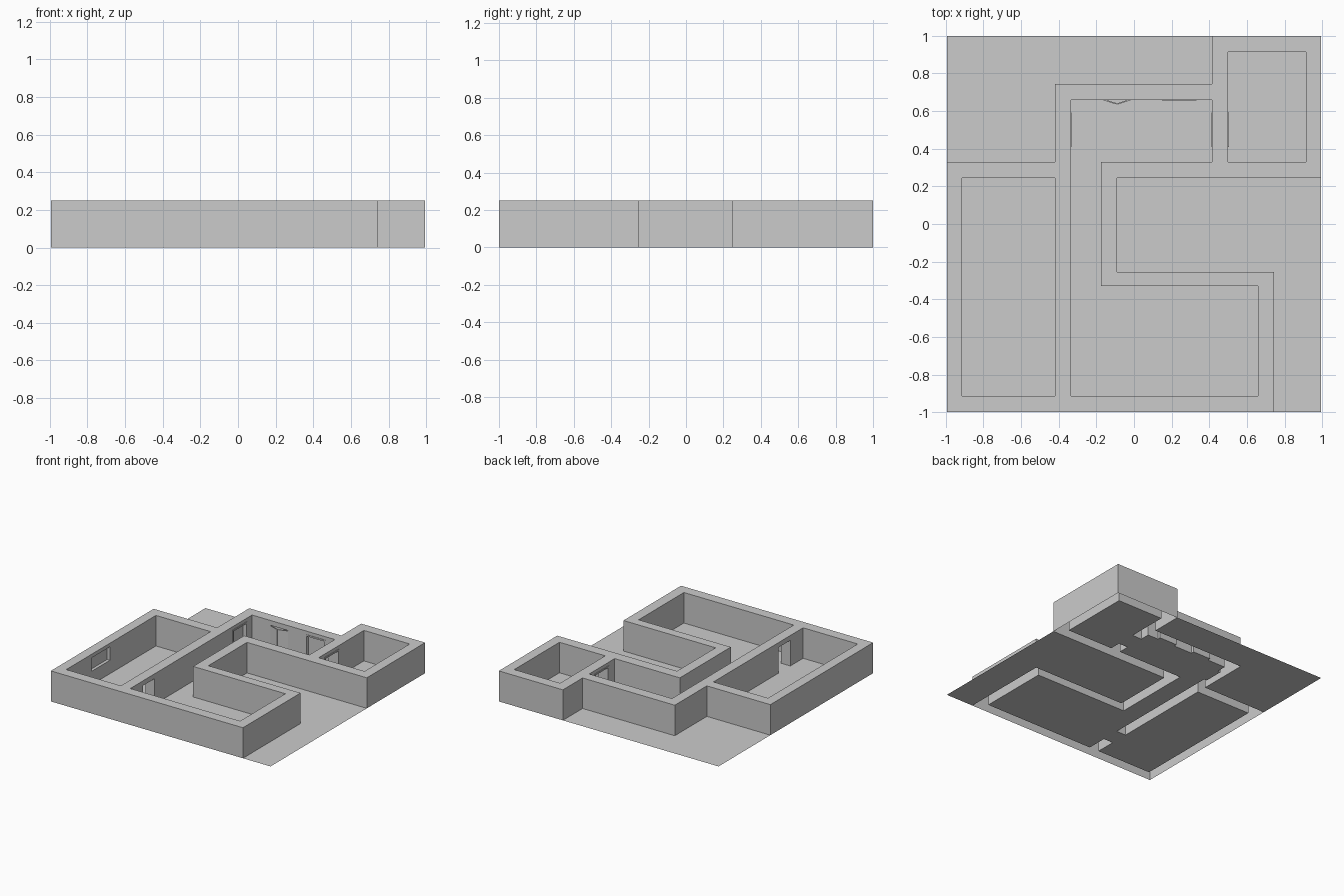
import bpy, bmesh
from mathutils import Matrix

if "Cube" in bpy.data.objects:
    bpy.data.objects.remove(bpy.data.objects["Cube"])

H = 0.25          # wall height
DOOR = 0.21       # door height
X = 0.995


def new_object(name, bm):
    mesh = bpy.data.meshes.new(name)
    bm.to_mesh(mesh)
    bm.free()
    ob = bpy.data.objects.new(name, mesh)
    bpy.context.collection.objects.link(ob)
    return ob


def add_box(bm, x0, y0, z0, x1, y1, z1):
    m = Matrix.Translation(((x0 + x1) / 2, (y0 + y1) / 2, (z0 + z1) / 2)) \
        @ Matrix.Diagonal((x1 - x0, y1 - y0, z1 - z0, 1))
    bmesh.ops.create_cube(bm, size=1, matrix=m)


def rect(x0, y0, x1, y1):
    return [(x0, y0), (x1, y0), (x1, y1), (x0, y1)]


# Walls: outer outline with three room outlines as holes, raised to full height
outer = [(-X, -1), (.745, -1), (.745, -.255), (-.09, -.255), (-.09, .245), (X, .245),
         (X, 1), (.415, 1), (.415, .745), (-.42, .745), (-.42, .33), (-X, .33)]
hall = [(-.335, -.915), (.66, -.915), (.66, -.33), (-.175, -.33), (-.175, .33),
        (.415, .33), (.415, .66), (-.335, .66)]
left_room = rect(-.915, -.915, -.42, .245)
small_room = rect(.5, .33, .915, .915)

bm = bmesh.new()
for loop in (outer, hall, left_room, small_room):
    vs = [bm.verts.new((x, y, 0)) for x, y in loop]
    for a, b in zip(vs, vs[1:] + vs[:1]):
        bm.edges.new((a, b))
bmesh.ops.triangle_fill(bm, use_beauty=True, edges=bm.edges[:], normal=(0, 0, 1))
ext = bmesh.ops.extrude_face_region(bm, geom=bm.faces[:], use_keep_orig=True)
bmesh.ops.translate(bm, vec=(0, 0, H),
                    verts=[g for g in ext["geom"] if isinstance(g, bmesh.types.BMVert)])
bmesh.ops.recalc_face_normals(bm, faces=bm.faces[:])
walls = new_object("walls", bm)

# Openings: two through doors, three blind doors, one blind window
cuts = bmesh.new()
for x0, y0, z0, x1, y1, z1 in [
        (-.46, -.75, -.1, -.30, -.60, DOOR),
        (.38, .42, -.1, .54, .58, DOOR),
        (-.36, .42, -.1, -.30, .58, DOOR),
        (-.17, .60, -.1, -.01, .685, DOOR),
        (.16, .60, -.1, .32, .685, DOOR),
        (-.94, -.59, .11, -.88, -.35, .22)]:
    add_box(cuts, x0, y0, z0, x1, y1, z1)
cutter = new_object("opening_cutter", cuts)
cutter.hide_render = True
mod = walls.modifiers.new("openings", "BOOLEAN")
mod.operation = "DIFFERENCE"
mod.solver = "EXACT"
mod.object = cutter
deps = bpy.context.evaluated_depsgraph_get()
cut_mesh = bpy.data.meshes.new_from_object(walls.evaluated_get(deps))
walls.modifiers.clear()
walls.data = cut_mesh
bpy.data.objects.remove(cutter)

# The walls are hollow underneath: drop their bottom faces
bm = bmesh.new()
bm.from_mesh(walls.data)
bmesh.ops.delete(bm, context="FACES", geom=[
    f for f in bm.faces if all(abs(v.co.z) < 1e-4 for v in f.verts)])
bm.to_mesh(walls.data)
bm.free()

# Floor: rooms, outside ground and door thresholds
bm = bmesh.new()
for r in [(-.915, -.915, -.42, .245), (-.335, -.915, .66, -.33), (-.335, -.33, -.175, .33),
          (-.335, .33, .415, .66), (.5, .33, .915, .915), (-X, .33, -.42, 1),
          (-.42, .745, .415, 1), (-.09, -.255, X, .245), (.745, -1, X, -.255),
          (-.42, -.75, -.335, -.60), (.415, .42, .5, .58), (-.36, .42, -.335, .58),
          (-.17, .66, -.01, .685), (.16, .66, .32, .685)]:
    bm.faces.new([bm.verts.new((x, y, 0)) for x, y in rect(*r)])
bmesh.ops.remove_doubles(bm, verts=bm.verts[:], dist=1e-5)
new_object("floor", bm)


# Thin door frames around the openings (wall coordinate w, run a..b along the wall)
def door_frame(name, axis, w, side, a, b):
    bm = bmesh.new()
    t, d = .012, .004 * side
    lo, hi = min(w, w + d), max(w, w + d)
    for s0, s1, z0, z1 in [(a - t, a, 0, DOOR + t), (b, b + t, 0, DOOR + t),
                           (a, b, DOOR, DOOR + t)]:
        if axis == "x":
            add_box(bm, lo, s0, z0, hi, s1, z1)
        else:
            add_box(bm, s0, lo, z0, s1, hi, z1)
    new_object(name, bm)


door_frame("small_room_door_frame_inner", "x", .5, 1, .42, .58)
door_frame("small_room_door_frame_hall", "x", .415, -1, .42, .58)
door_frame("side_door_frame", "x", -.335, 1, .42, .58)
door_frame("back_door_frame", "y", .66, -1, .16, .32)

# Double door standing slightly ajar, its leaves meeting in a shallow V
bm = bmesh.new()
for s in (-1, 1):
    pts = [(-.09 + s * .08, .66), (-.09 + s * .002, .635),
           (-.09 + s * .002, .642), (-.09 + s * .08, .667)]
    face = bm.faces.new([bm.verts.new((x, y, .002)) for x, y in pts])
    e = bmesh.ops.extrude_face_region(bm, geom=[face], use_keep_orig=True)
    bmesh.ops.translate(bm, vec=(0, 0, DOOR - .006),
                        verts=[g for g in e["geom"] if isinstance(g, bmesh.types.BMVert)])
bmesh.ops.recalc_face_normals(bm, faces=bm.faces[:])
new_object("double_door", bm)
